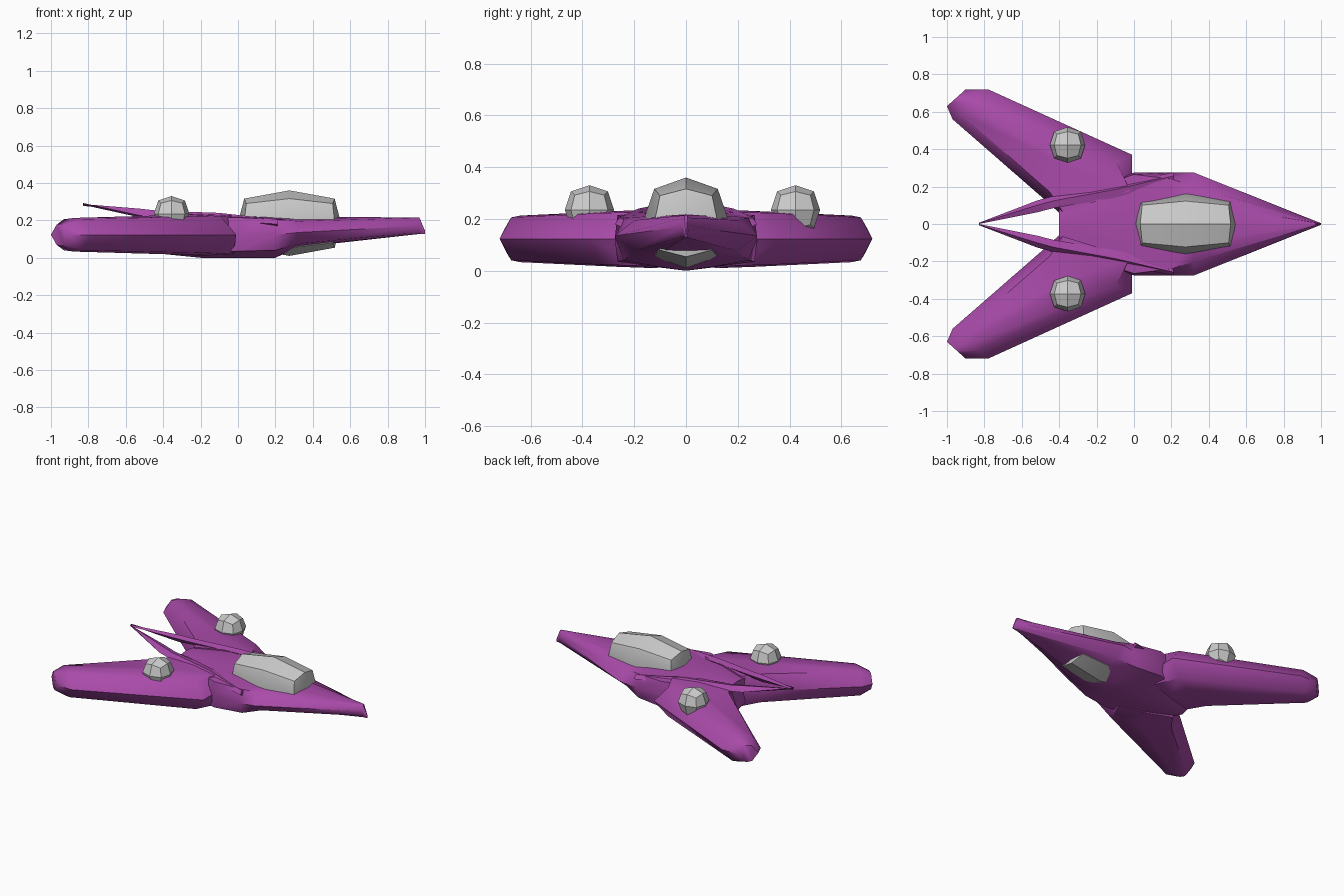
import bpy, bmesh, math
from mathutils import Vector

if "Cube" in bpy.data.objects:
    bpy.data.objects.remove(bpy.data.objects["Cube"])

purple = bpy.data.materials.new("purple_hull")
purple.diffuse_color = (0.40, 0.07, 0.40, 1)
purple.use_nodes = True
purple.node_tree.nodes["Principled BSDF"].inputs["Base Color"].default_value = purple.diffuse_color


def finish(name, bm, mat=None, angle=40):
    bmesh.ops.recalc_face_normals(bm, faces=bm.faces)
    me = bpy.data.meshes.new(name)
    bm.to_mesh(me)
    bm.free()
    ob = bpy.data.objects.new(name, me)
    bpy.context.collection.objects.link(ob)
    if mat:
        me.materials.append(mat)
    bpy.ops.object.select_all(action='DESELECT')
    ob.select_set(True)
    bpy.context.view_layer.objects.active = ob
    bpy.ops.object.shade_smooth_by_angle(angle=math.radians(angle))
    return ob


def loft(name, rings, mat=None, angle=40):
    """Skin a list of equal-length closed rings and cap both ends."""
    bm = bmesh.new()
    vs = [[bm.verts.new(p) for p in r] for r in rings]
    n = len(vs[0])
    for a, b in zip(vs, vs[1:]):
        for i in range(n):
            j = (i + 1) % n
            bm.faces.new((a[i], a[j], b[j], b[i]))
    bm.faces.new(vs[0])
    bm.faces.new(vs[-1])
    bmesh.ops.remove_doubles(bm, verts=bm.verts, dist=1e-4)
    return finish(name, bm, mat, angle)


# Fuselage: x, half width, shoulder width, top ridge, shoulder z, belly z, keel z
stations = [
    (-0.40, 0.10, 0.10, 0.225, 0.21, 0.05, 0.02),
    (-0.20, 0.21, 0.20, 0.235, 0.22, 0.03, 0.00),
    (0.00, 0.275, 0.265, 0.225, 0.215, 0.035, 0.00),
    (0.20, 0.275, 0.24, 0.22, 0.205, 0.04, 0.00),
    (0.32, 0.275, 0.20, 0.22, 0.195, 0.075, 0.055),
    (0.97, 0.016, 0.008, 0.215, 0.205, 0.135, 0.127),
    (1.00, 0.004, 0.003, 0.14, 0.139, 0.131, 0.13),
]


def hull_ring(x, w, s, top, sh, lo, keel):
    right = [(w * 0.4, (top + sh) / 2 + 0.004), (s, sh), (w, (sh + lo) / 2),
             (s, lo), (w * 0.4, (keel + lo) / 2 - 0.004)]
    return ([(x, 0, top)] + [(x, y, z) for y, z in right] + [(x, 0, keel)]
            + [(x, -y, z) for y, z in reversed(right)])


loft("fuselage", [hull_ring(*s) for s in stations], purple)


# Swept wings: sections between leading and trailing points
def wing_ring(lead, trail, half, front, rear, side):
    a, b = Vector(lead), Vector(trail)
    mid = 0.123

    def at(t, dz):
        p = a.lerp(b, t)
        return (p.x, p.y * side, mid + dz)
    up = [(front, half * 0.92), (0.5, half), (1 - rear, half * 0.92)]
    return ([at(0, 0)] + [at(t, h) for t, h in up] + [at(1, 0)]
            + [at(t, -h) for t, h in reversed(up)])


wing_sections = [
    ((-0.01, 0.18), (-0.40, 0.06), 0.113, 0.03, 0.05),
    ((-0.01, 0.37), (-0.50, 0.15), 0.108, 0.17, 0.10),
    ((-0.78, 0.72), (-0.97, 0.56), 0.090, 0.28, 0.20),
    ((-0.90, 0.72), (-1.00, 0.63), 0.058, 0.30, 0.30),
]
for side, label in ((1, "left"), (-1, "right")):
    loft(label + "_wing", [wing_ring(*s, side) for s in wing_sections], purple, 50)

    # Tail blades converge to a raised point behind the hull
    blade = [
        (0.21, 0.23, 0.275, 0.17, 0.205),
        (-0.10, 0.14, 0.215, 0.19, 0.240),
        (-0.43, 0.085, 0.15, 0.21, 0.252),
        (-0.52, 0.062, 0.125, 0.215, 0.262),
        (-0.83, 0.0, 0.006, 0.283, 0.287),
    ]
    loft(label + "_tail_blade",
         [[(x, yi * side, zt - 0.01), (x, (yi * 0.4 + yo * 0.6) * side, zt),
           (x, yo * side, zb + 0.01), (x, (yi + yo) / 2 * side, zb)]
          for x, yi, yo, zb, zt in blade], purple, 30)


# Rounded low-poly domes: a 2x2 subdivided cube pushed towards a ball
def dome(name, center, radii, edge=(0.75, 0.75, 0.75), corner=(0.6, 0.6, 0.6)):
    bm = bmesh.new()
    bmesh.ops.create_cube(bm, size=2)
    bmesh.ops.subdivide_edges(bm, edges=bm.edges[:], cuts=1, use_grid_fill=True)
    for v in bm.verts:
        count = sum(abs(c) > 0.5 for c in v.co)
        k = {1: (1, 1, 1), 2: edge, 3: corner}[count]
        v.co = [center[i] + v.co[i] * k[i] * radii[i] for i in range(3)]
    return finish(name, bm, None, 35)


dome("canopy", (0.275, 0, 0.185), (0.275, 0.168, 0.175),
     (0.88, 0.73, 0.75), (0.84, 0.6, 0.6))
dome("left_pod", (-0.355, 0.423, 0.235), (0.095, 0.095, 0.095))
dome("right_pod", (-0.355, -0.373, 0.235), (0.095, 0.095, 0.095))
